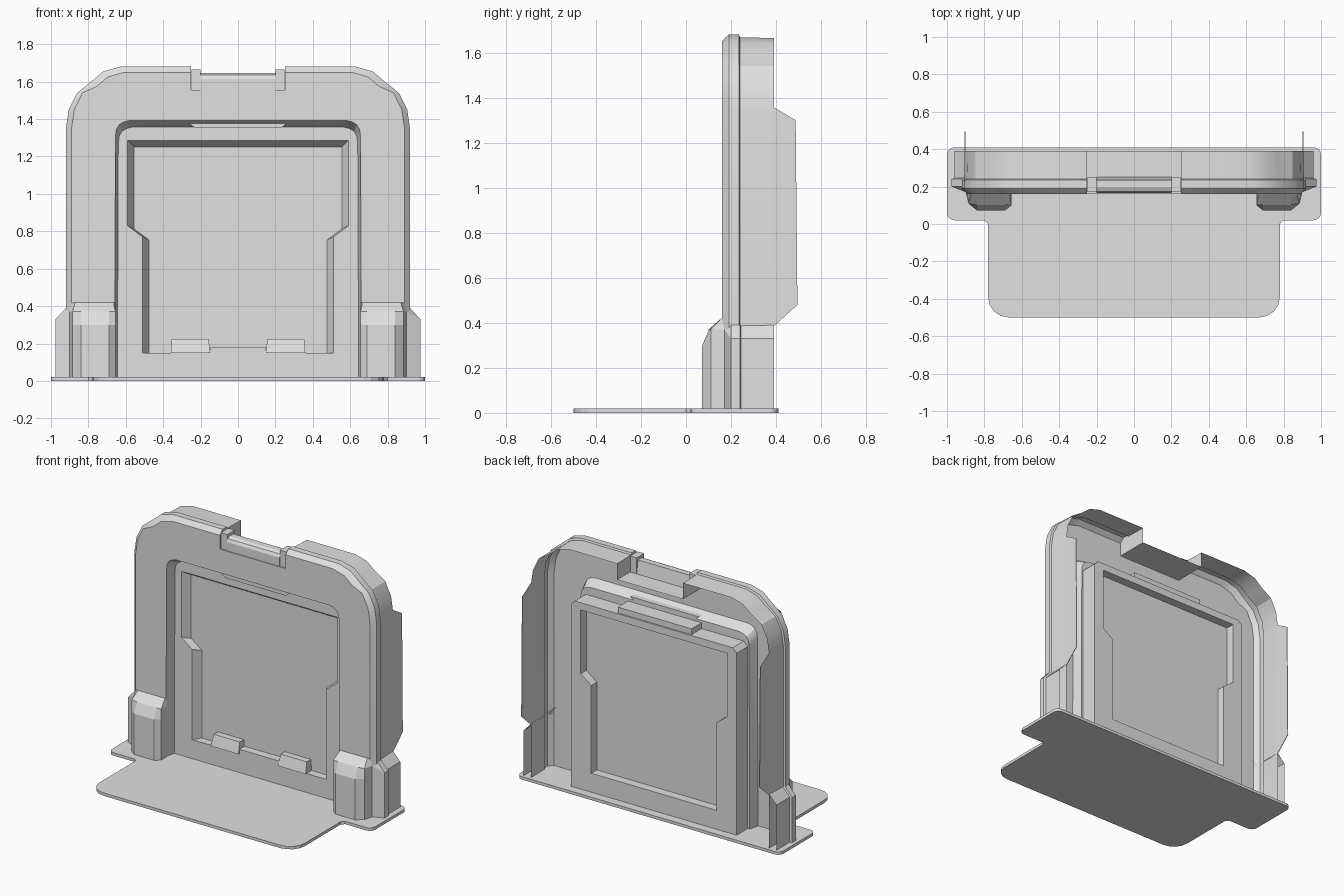
import bpy, bmesh, math

cube = bpy.data.objects.get("Cube")
if cube:
    bpy.data.objects.remove(cube, do_unlink=True)

grey = bpy.data.materials.new("light_grey")
grey.use_nodes = True
COLOR = (0.75, 0.75, 0.75, 1)
grey.diffuse_color = COLOR
grey.node_tree.nodes["Principled BSDF"].inputs["Base Color"].default_value = COLOR


def finish(name, bm, smooth=False):
    bmesh.ops.remove_doubles(bm, verts=bm.verts, dist=0.0005)
    bmesh.ops.recalc_face_normals(bm, faces=bm.faces)
    me = bpy.data.meshes.new(name)
    bm.to_mesh(me)
    bm.free()
    me.materials.append(grey)
    ob = bpy.data.objects.new(name, me)
    bpy.context.collection.objects.link(ob)
    if smooth:
        bpy.ops.object.select_all(action='DESELECT')
        ob.select_set(True)
        bpy.context.view_layer.objects.active = ob
        bpy.ops.object.shade_smooth_by_angle(angle=math.radians(25))
    return ob


def loft(name, rings, closed=False, caps=(), smooth=False):
    """Skin rings of equal point count; caps lists the rings to fill."""
    bm = bmesh.new()
    rows = [[bm.verts.new(p) for p in ring] for ring in rings]
    n = len(rows[0])
    for a, b in zip(rows, rows[1:]):
        for i in range(n if closed else n - 1):
            j = (i + 1) % n
            bm.faces.new((a[i], a[j], b[j], b[i]))
    for c in caps:
        bm.faces.new(rows[c])
    return finish(name, bm, smooth)


def plate_with_hole(name, outer, hole):
    bm = bmesh.new()
    edges = []
    for ring in (outer, hole):
        vs = [bm.verts.new(p) for p in ring]
        edges += [bm.edges.new((vs[i - 1], vs[i])) for i in range(len(vs))]
    bmesh.ops.triangle_fill(bm, use_beauty=True, use_dissolve=False, edges=edges, normal=(0, -1, 0))
    return finish(name, bm)


def both(half):
    """Mirror a half outline across x = 0."""
    return half + [(-x, z) for x, z in reversed(half)]


def at(path, y):
    return [(x, y, z) for x, z in path]


def box(name, x0, x1, y0, y1, z0, z1, taper=0.0, front=0.0):
    """Block whose top is narrower by taper and set back by front."""
    low = [(x0, y0, z0), (x1, y0, z0), (x1, y1, z0), (x0, y1, z0)]
    top = [(x0 + taper, y0 + front, z1), (x1 - taper, y0 + front, z1),
           (x1 - taper, y1, z1), (x0 + taper, y1, z1)]
    return loft(name, [low, top], True, (0, 1))


# Base plate with rounded corners
def rounded(points):
    out = []
    for x, y, r, a0 in points:
        for k in range(5):
            a = math.radians(a0 + 22.5 * k)
            out.append((x + r * math.cos(a), y + r * math.sin(a)))
    return out


right_side = rounded([(0.67, -0.39, 0.11, -90)]) + [(0.78, 0.0), (0.80, 0.02)]
right_side += rounded([(0.96, 0.06, 0.04, -90), (0.96, 0.37, 0.04, 0)])
plan = both(right_side)
loft("base_plate", [[(x, y, z) for x, y in plan] for z in (0, 0.02)], True, (0, 1))

# Arch shell: opening wall, front face, bevel and outer wall in one skin
outer = [(0.92, 0.02), (0.92, 1.35), (0.905, 1.45), (0.86, 1.54), (0.78, 1.605),
         (0.72, 1.655), (0.63, 1.68), (0.25, 1.68), (0.25, 1.555)]
opening = [(0.66, 0.02), (0.655, 1.31), (0.65, 1.345), (0.635, 1.37), (0.61, 1.385),
           (0.58, 1.392), (0.5, 1.392), (0.3, 1.392), (0.25, 1.392)]
opening_back = [(x - 0.015, z - 0.035 if z > 1 else z) for x, z in opening]


def inset(path, d):
    return [(x * (1 - d / 0.92) if x > 0.3 else x, z - d if z > 1.6 else z) for x, z in path]


FLANGE, PANEL, BACK = 0.23, 0.285, 0.35
layers = [(opening_back, FLANGE), (opening, 0.16), (inset(outer, 0.03), 0.16),
          (outer, 0.19), (outer, 0.235), (inset(outer, 0.012), 0.24),
          (inset(outer, 0.015), 0.39)]
loft("arch_shell", [at(both(p), y) for p, y in layers], smooth=True)

# Window frame: flange, drafted window walls, back face and sides
def window(d):
    return both([(0.51 - d, 0.15), (0.51 - d, 0.77 - d / 2),
                 (0.59 - d, 0.83 - d / 2), (0.59 - d, 1.285 - d)])


plate_with_hole("front_flange", at(both(opening_back), FLANGE), at(window(0), FLANGE))
frame = both([(0.63, 0.02), (0.63, 1.27), (0.60, 1.30)])
plate_with_hole("frame_back", at(frame, BACK), at(window(0.035), BACK))
loft("frame_sides", [at(frame, FLANGE), at(frame, BACK)])
loft("window_walls", [at(window(0), FLANGE), at(window(0.035), PANEL),
                      at(window(0.035), BACK)], True)
loft("window_panel", [at(window(0.035), PANEL), at(window(0.035), PANEL + 0.004)], True, (0, 1))

# Catches around the window
box("top_catch_front", -0.23, 0.23, 0.19, FLANGE, 1.352, 1.375, -0.03)
box("top_catch_back", -0.28, 0.28, FLANGE, 0.34, 1.29, 1.34)
box("sill", -0.15, 0.15, FLANGE, PANEL, 0.15, 0.18)

# Handle bar in the top notch, with a rounded front
bar = [(0.165, 1.555), (0.165, 1.615), (0.175, 1.635), (0.195, 1.645), (0.235, 1.645), (0.25, 1.555)]
loft("handle_bar", [[(x, y, z) for y, z in bar] for x in (-0.2, 0.2)], True, (0, 1))

# Foot columns as (x, y) at the base, the shoulder and the top
foot_base = [(0.655, 0.16), (0.655, 0.10), (0.69, 0.072), (0.84, 0.072), (0.885, 0.11),
             (0.90, 0.17), (0.975, 0.20), (0.975, 0.24), (0.96, 0.245), (0.96, 0.39)]
foot_top = [(0.655, 0.16), (0.665, 0.158), (0.69, 0.157), (0.84, 0.157), (0.87, 0.158),
            (0.89, 0.165), (0.92, 0.20), (0.92, 0.24), (0.905, 0.245), (0.905, 0.39)]
foot_mid = [(x, y + 0.03) if y < 0.1 else (x, y) for x, y in foot_base]

for s, side in ((1, "left"), (-1, "right")):
    rings = [[(s * x, y, 0.02) for x, y in foot_base],
             [(s * x, y, 0.30 if x < 0.95 else 0.28) for x, y in foot_base],
             [(s * x, y, 0.37 if x < 0.95 else 0.33) for x, y in foot_mid],
             [(s * x, y, 0.42 if x < 0.9 else 0.39) for x, y in foot_top]]
    loft(side + "_foot", rings)
    # Thin rear wing carrying on from the side wall
    wing = [(0.385, 0.38), (0.495, 0.48), (0.487, 1.30), (0.385, 1.36)]
    loft(side + "_rear_wing", [[(s * x, y, z) for y, z in wing] for x in (0.902, 0.906)],
         True, (0, 1))
    box(side + "_handle_post", *sorted((s * 0.20, s * 0.248)), 0.17, 0.25, 1.555, 1.665)
    box(side + "_bottom_catch", *sorted((s * 0.15, s * 0.36)), FLANGE - 0.01, PANEL, 0.15, 0.225, 0.006, 0.02)
